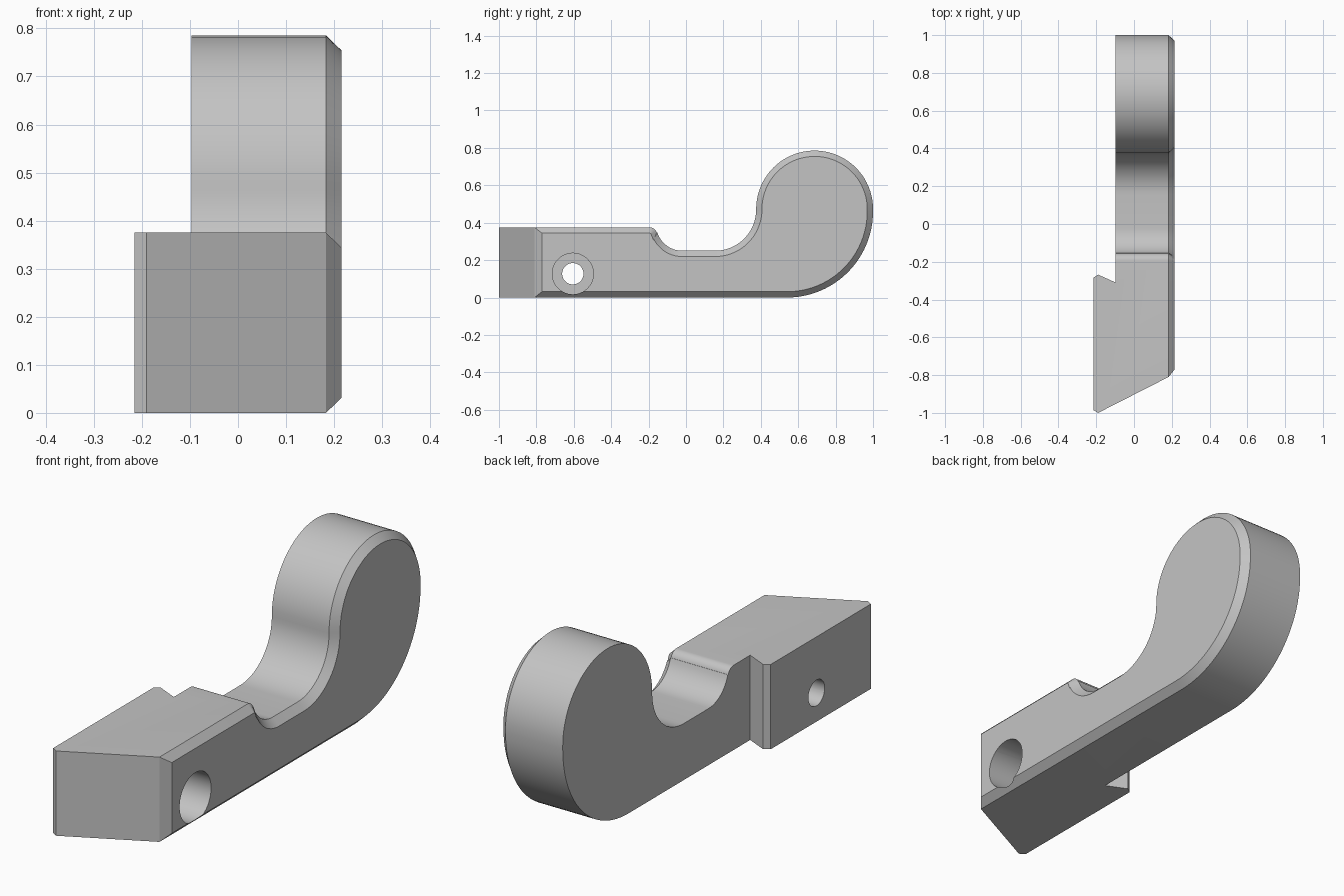
import bpy, bmesh
from math import radians, cos, sin
from mathutils import Vector

old = bpy.data.objects.get("Cube")
if old:
    bpy.data.objects.remove(old, do_unlink=True)

grey = bpy.data.materials.new("plain grey")
grey.use_nodes = True
grey.diffuse_color = (0.55, 0.55, 0.55, 1)
grey.node_tree.nodes["Principled BSDF"].inputs["Base Color"].default_value = (0.55, 0.55, 0.55, 1)


def arc(cy, cz, r, start, end, steps):
    angles = [radians(start + (end - start) * i / steps) for i in range(steps + 1)]
    return [Vector((cy + r * cos(a), cz + r * sin(a))) for a in angles]


def inset(points, d):
    """Move a clockwise outline inward by d, mitring its corners."""
    result = []
    for i, p in enumerate(points):
        a = (p - points[i - 1]).normalized()
        b = (points[(i + 1) % len(points)] - p).normalized()
        na, nb = Vector((a.y, -a.x)), Vector((b.y, -b.x))
        result.append(p + (na + nb) * d / (1 + na.dot(nb)))
    return result


def loft(name, rings):
    """Closed solid through rings of matching points."""
    bm = bmesh.new()
    loops = [[bm.verts.new(p) for p in ring] for ring in rings]
    n = len(loops[0])
    for lo, hi in zip(loops, loops[1:]):
        for i in range(n):
            j = (i + 1) % n
            bm.faces.new((lo[i], lo[j], hi[j], hi[i]))
    bm.faces.new(loops[0])
    bm.faces.new(loops[-1])
    bmesh.ops.recalc_face_normals(bm, faces=bm.faces)
    mesh = bpy.data.meshes.new(name)
    bm.to_mesh(mesh)
    bm.free()
    mesh.materials.append(grey)
    obj = bpy.data.objects.new(name, mesh)
    bpy.context.collection.objects.link(obj)
    return obj


def cut(target, tool, operation):
    mod = target.modifiers.new(tool.name, 'BOOLEAN')
    mod.operation, mod.object, mod.solver = operation, tool, 'EXACT'
    bpy.ops.object.select_all(action='DESELECT')
    bpy.context.view_layer.objects.active = target
    target.select_set(True)
    bpy.ops.object.modifier_apply(modifier=mod.name)
    bpy.data.objects.remove(tool, do_unlink=True)


# Side outline, clockwise: block top, saddle, rounded head, heel
outline = [Vector((-1.2, 0)), Vector((-1.2, 0.375))]
outline += arc(-0.195, 0.335, 0.04, 90, 17.4, 8)
outline += arc(-0.02, 0.39, 0.14, 197.4, 270, 12)
outline += arc(0.155, 0.47, 0.22, 270, 360, 18)
outline += arc(0.6875, 0.473, 0.3125, 180, 0, 40)
outline += arc(0.54, 0.46, 0.46, 0, -90, 24)
outline = [p for i, p in enumerate(outline) if (p - outline[i - 1]).length > 0.003]

# Lever body with a chamfered outer face
sections = [(-0.3, outline), (0.183, outline), (0.215, inset(outline, 0.031))]
lever = loft("hook_lever", [[(x, p.x, p.y) for p in ring] for x, ring in sections])

# Plan outline: slanted front, stepped inner side with angled catch
plan = [(-0.215, -0.985), (-0.19, -1), (0.183, -0.81), (0.215, -0.77), (0.255, -0.72),
        (0.255, 1.1), (-0.097, 1.1), (-0.097, -0.31), (-0.19, -0.268), (-0.215, -0.285)]
cut(lever, loft("plan_cutter", [[(x, y, z) for x, y in plan] for z in (-0.1, 1)]), 'INTERSECT')

# Screw hole and its counterbore
for name, r, x0 in (("hole_cutter", 0.057, -0.3), ("bore_cutter", 0.11, -0.03)):
    circle = arc(-0.605, 0.127, r, 0, 360, 48)[:-1]
    cut(lever, loft(name, [[(x, p.x, p.y) for p in circle] for x in (x0, 0.3)]), 'DIFFERENCE')

bpy.ops.object.shade_smooth_by_angle(angle=radians(22))
